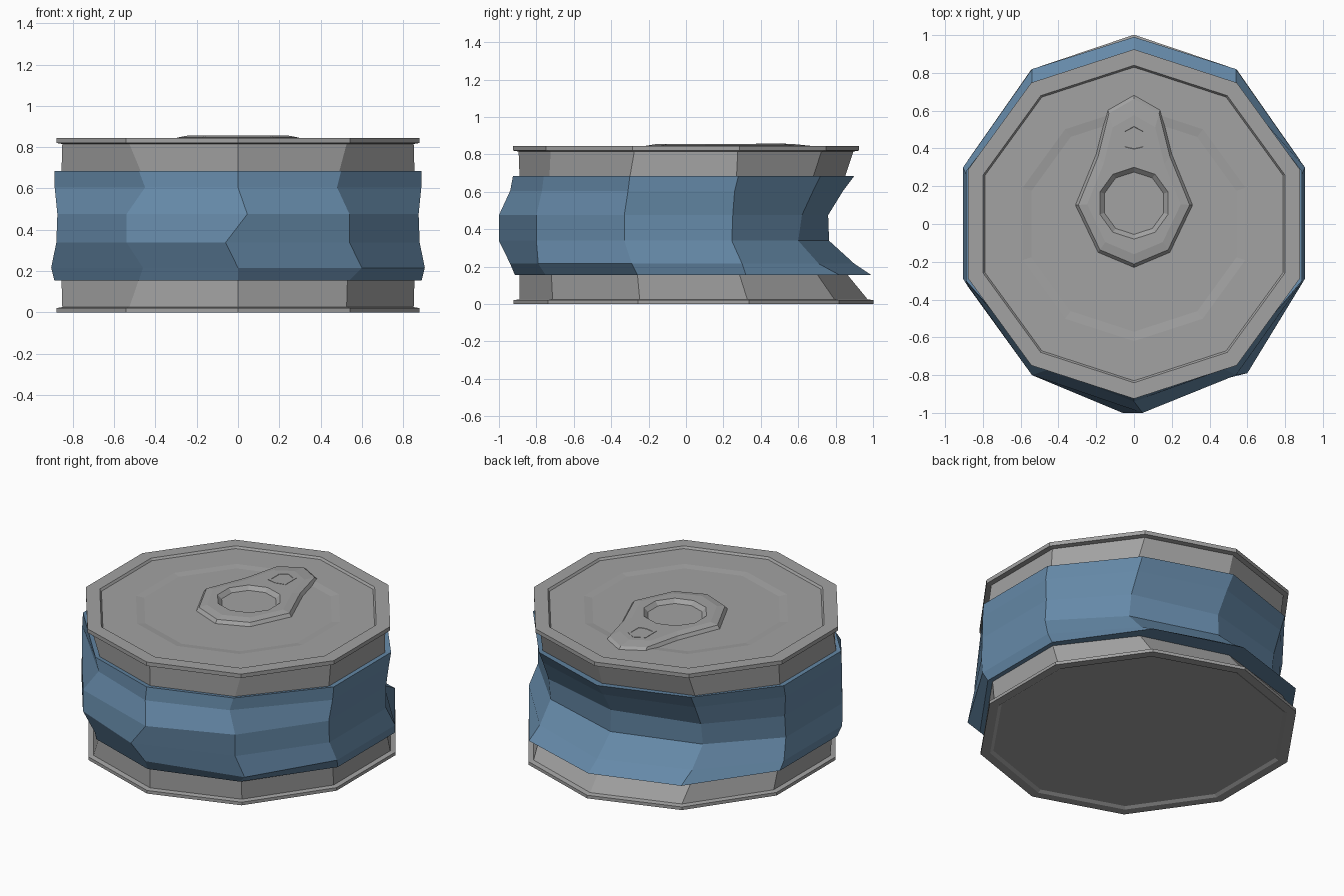
import bpy, bmesh, math

if "Cube" in bpy.data.objects:
    bpy.data.objects.remove(bpy.data.objects["Cube"])

def material(name, rgb):
    m = bpy.data.materials.new(name)
    m.diffuse_color = (*rgb, 1)
    m.use_nodes = True
    m.node_tree.nodes["Principled BSDF"].inputs["Base Color"].default_value = m.diffuse_color
    return m

metal = material("grey metal", (0.36, 0.36, 0.36))
blue = material("blue label", (0.13, 0.25, 0.39))

def loft(name, rings, mat, caps=(False, False)):
    """Skin a list of equal-length rings (counter-clockwise) with flat faces."""
    bm = bmesh.new()
    vs = [[bm.verts.new(p) for p in r] for r in rings]
    n = len(rings[0])
    for a, b in zip(vs, vs[1:]):
        for i in range(n):
            j = (i + 1) % n
            bm.faces.new((a[i], a[j], b[j], b[i]))
    if caps[0]:
        bm.faces.new(vs[0][::-1])
    if caps[1]:
        bm.faces.new(vs[-1])
    me = bpy.data.meshes.new(name)
    bm.to_mesh(me)
    bm.free()
    me.materials.append(mat)
    ob = bpy.data.objects.new(name, me)
    bpy.context.collection.objects.link(ob)
    return ob

def deca(r, z, sy=1.0, oy=0.0):
    """Ten-sided ring, first corner facing front."""
    return [(r * math.sin(math.pi * i / 5), -r * math.cos(math.pi * i / 5) * sy + oy, z)
            for i in range(10)]

def dented(z, x0, x1l, x1r, x2, *y):
    """Ten-sided ring with the depth of each corner pair, front to back."""
    return [(x0, y[0], z), (x1r, y[1], z), (x2, y[2], z), (x2, y[3], z), (.54, y[4], z),
            (0, y[5], z), (-.54, y[4], z), (-x2, y[3], z), (-x2, y[2], z), (-x1l, y[1], z)]

def shrink(ring, k, z=None):
    cy = sum(p[1] for p in ring) / len(ring)
    return [(p[0] * k, cy + (p[1] - cy) * k, p[2] if z is None else z) for p in ring]

# Crumpled label band with turned-in edges
band = [dented(.155, 0, .48, .54, .89, -.915, -.75, -.26, .32, .82, .99),
        dented(.215, 0, .46, .60, .905, -.94, -.79, -.29, .30, .71, .90),
        dented(.338, -.06, .54, .54, .88, -1.0, -.80, -.33, .245, .60, .765),
        dented(.475, .045, .54, .54, .875, -1.0, -.80, -.33, .25, .62, .76),
        dented(.605, 0, .45, .48, .888, -.94, -.77, -.31, .26, .68, .84),
        dented(.685, 0, .48, .50, .89, -.925, -.76, -.30, .28, .72, .90)]
low = dented(.16, 0, .48, .53, .855, -.89, -.72, -.26, .285, .70, .86)
high = dented(.68, 0, .47, .49, .855, -.89, -.73, -.30, .27, .68, .85)
loft("label_band", [low] + band + [high], blue)

# Lower wall, base rim and shallow base recess
BY = dict(sy=1.04, oy=.04)
loft("lower_body",
     [deca(.85, .012, **BY), deca(.87, 0, **BY), deca(.925, 0, **BY), deca(.925, .02, **BY),
      deca(.895, .025, **BY), low, shrink(low, .98, .2)], metal, (True, False))

# Upper wall, rim and lid with a faint round step
loft("upper_body_and_lid",
     [shrink(high, .98, .64), high, deca(.895, .815), deca(.925, .82), deca(.925, .845),
      deca(.84, .845), deca(.83, .832), deca(.62, .832), deca(.57, .826)],
     metal, (False, True))

# Pull tab: bevelled teardrop plate with a dished finger hole
half = [(0, -.23), (.19, -.15), (.31, .10), (.20, .37), (.14, .61)]
outline = half + [(0, .69)] + [(-x, y) for x, y in half[:0:-1]]
base = [(x, y, .826) for x, y in outline]
def toward(k, z):
    return [(x * k, .12 + (y - .12) * k, z) for x, y in outline]
loft("pull_tab",
     [base, toward(.95, .846), toward(.8, .855), deca(.19, .855, 1, .11),
      deca(.165, .832, 1, .11)], metal, (False, True))

# Small rivet hole rim on the tab
hole = [(.065, -.07), (.065, .04), (0, .075), (-.065, .04), (-.065, -.07), (0, -.085)]
def rivet(k, z):
    return [(x * k, .46 + y * k, z) for x, y in hole]
loft("rivet", [rivet(1, .85), rivet(1, .857), rivet(.75, .857), rivet(.7, .853)],
     metal, (False, True))
